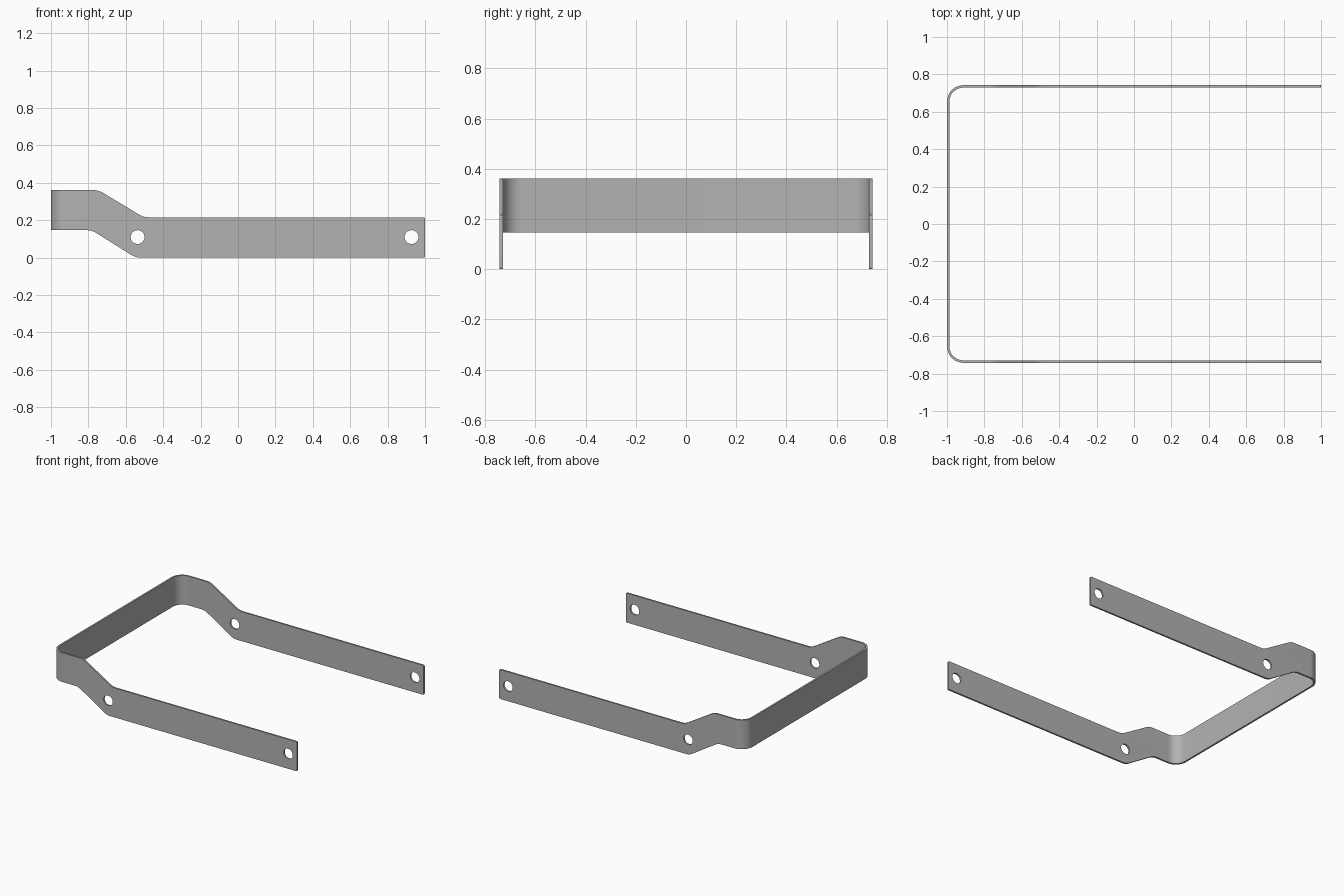
import bpy, bmesh, math
from mathutils import Vector

if "Cube" in bpy.data.objects:
    bpy.data.objects.remove(bpy.data.objects["Cube"])

T = 0.013        # sheet thickness
Y = 0.742        # outer half width
R = 0.088        # outer bend radius

steel = bpy.data.materials.new("grey steel")
steel.diffuse_color = (0.45, 0.45, 0.45, 1)
steel.use_nodes = True
steel.node_tree.nodes["Principled BSDF"].inputs["Base Color"].default_value = steel.diffuse_color


def rounded(corners, steps):
    """Closed 2D outline whose corners (x, y, radius) are filleted."""
    out, n = [], len(corners)
    for i, (x, y, r) in enumerate(corners):
        p = Vector((x, y))
        if r == 0:
            out.append(p)
            continue
        a = (Vector(corners[i - 1][:2]) - p).normalized()
        b = (Vector(corners[(i + 1) % n][:2]) - p).normalized()
        half = a.angle(b) / 2
        c = p + (a + b).normalized() * (r / math.sin(half))
        s = p + a * (r / math.tan(half)) - c
        e = p + b * (r / math.tan(half)) - c
        turn = math.atan2(s.x * e.y - s.y * e.x, s.dot(e))
        for k in range(steps + 1):
            t = turn * k / steps
            out.append(c + Vector((s.x * math.cos(t) - s.y * math.sin(t),
                                   s.x * math.sin(t) + s.y * math.cos(t))))
    return out


def prism(name, outline, place, depth):
    """Extrude an outline, placed in 3D by a function, along depth."""
    bm = bmesh.new()
    face = bm.faces.new([bm.verts.new(place(p)) for p in outline])
    new = bmesh.ops.extrude_face_region(bm, geom=[face])["geom"]
    bmesh.ops.translate(bm, vec=depth,
                        verts=[v for v in new if isinstance(v, bmesh.types.BMVert)])
    bmesh.ops.recalc_face_normals(bm, faces=bm.faces)
    mesh = bpy.data.meshes.new(name)
    bm.to_mesh(mesh)
    bm.free()
    mesh.materials.append(steel)
    ob = bpy.data.objects.new(name, mesh)
    bpy.context.collection.objects.link(ob)
    return ob


def boolean(ob, cutter, operation):
    mod = ob.modifiers.new(operation.lower(), "BOOLEAN")
    mod.operation, mod.object, mod.solver = operation, cutter, "EXACT"
    cutter.hide_render = True
    cutter.hide_set(True)


# U-shaped band seen from above
plan = [(1, -Y, 0), (1, -Y + T, 0), (-1 + T, -Y + T, R - T), (-1 + T, Y - T, R - T),
        (1, Y - T, 0), (1, Y, 0), (-1, Y, R), (-1, -Y, R)]
strap = prism("bent_strap", rounded(plan, 12),
              lambda p: (p.x, p.y, -0.1), (0, 0, 0.6))

# Stepped side outline that trims the band
side = [(-1.1, 0.147, 0), (-0.782, 0.147, 0.1), (-0.547, 0, 0.1), (1, 0, 0.008),
        (1, 0.216, 0.008), (-0.505, 0.216, 0.1), (-0.745, 0.361, 0.1), (-1.1, 0.361, 0)]
trim = prism("side_trim_helper", rounded(side, 6),
             lambda p: (p.x, -1, p.y), (0, 2, 0))
boolean(strap, trim, "INTERSECT")

# Bolt holes through both arms
for i, x in enumerate((-0.537, 0.928)):
    ring = [Vector((x + 0.037 * math.cos(k * math.tau / 32),
                    0.11 + 0.037 * math.sin(k * math.tau / 32))) for k in range(32)]
    hole = prism(f"bolt_hole_helper_{i + 1}", ring,
                 lambda p: (p.x, -1, p.y), (0, 2, 0))
    boolean(strap, hole, "DIFFERENCE")

# Apply the cuts, drop the helpers and smooth the bends
bpy.context.view_layer.objects.active = strap
strap.select_set(True)
for mod in list(strap.modifiers):
    bpy.ops.object.modifier_apply(modifier=mod.name)
for ob in list(bpy.data.objects):
    if ob != strap:
        bpy.data.objects.remove(ob)
bpy.ops.object.shade_smooth_by_angle(angle=math.radians(30))
